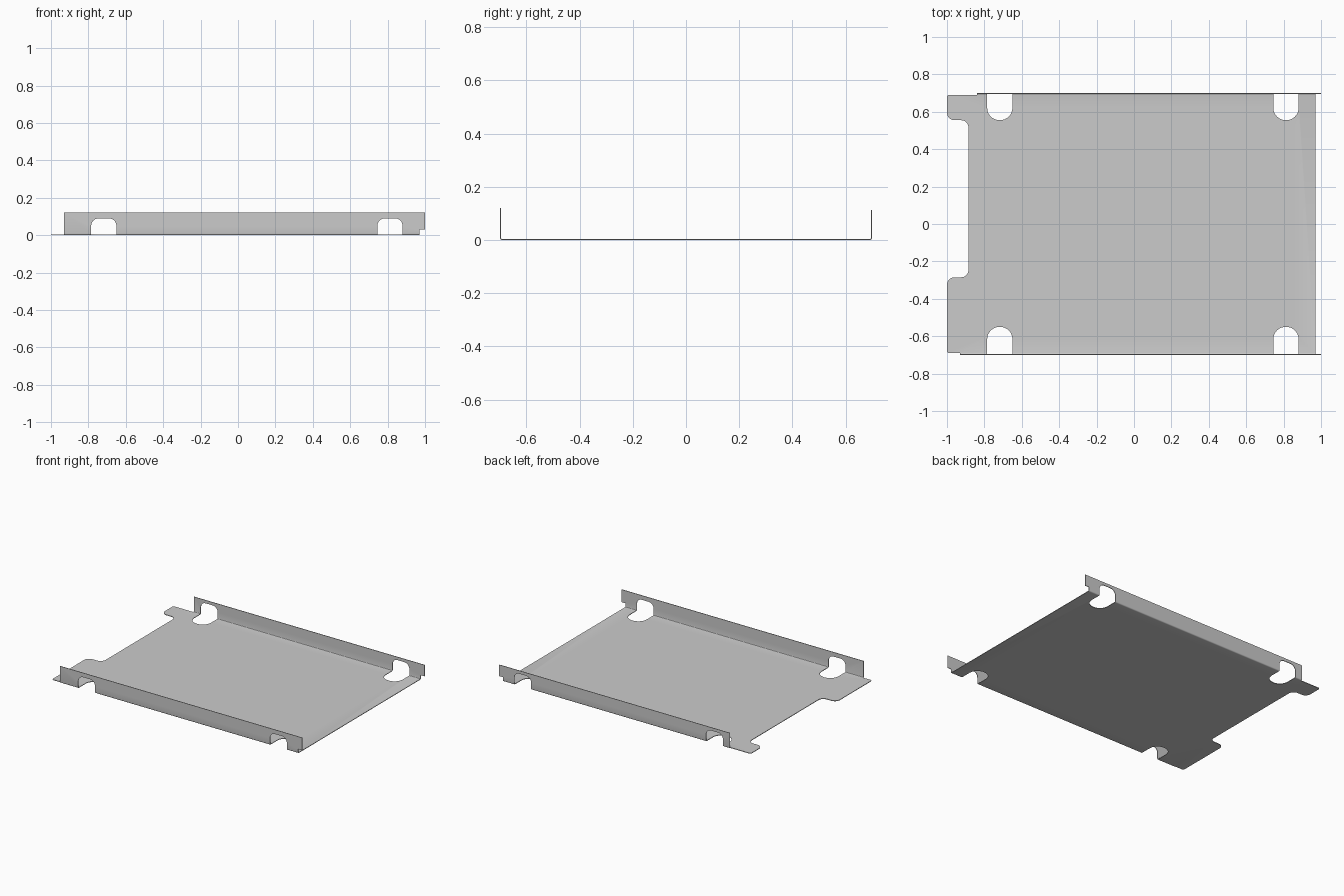
import bpy, bmesh
from math import sin, cos, pi
from mathutils import Vector

if "Cube" in bpy.data.objects:
    bpy.data.objects.remove(bpy.data.objects["Cube"])

Y, R, T = 0.70, 0.009, 0.004          # outer half depth, bend radius, sheet thickness
YF = Y - R                            # where the floor meets the bend
SLOTS = [(-0.785, -0.65), (0.745, 0.88)]
X_END = 0.97                          # right end of floor and bends


def rounded(corners, n=8):
    """Round each (x, y, radius) corner of a closed outline with an arc."""
    out = []
    for i, (x, y, r) in enumerate(corners):
        p = Vector((x, y))
        if r == 0:
            out.append(p)
            continue
        a = (Vector(corners[i - 1][:2]) - p).normalized()
        b = (Vector(corners[(i + 1) % len(corners)][:2]) - p).normalized()
        c = p + (a + b) * r           # right-angle corners only
        for k in range(n + 1):
            t = k / n * pi / 2
            out.append(c - b * r * cos(t) - a * r * sin(t))
    return out


def slot_run(edge, depth, r):
    """Open slots along an edge, listed left to right."""
    pts = []
    for a, b in SLOTS:
        pts += [(a, edge, 0), (a, depth, r), (b, depth, r), (b, edge, 0)]
    return pts


bm = bmesh.new()


def face(points):
    return bm.faces.new([bm.verts.new(p) for p in points])


# side name: sign of y, left end of flange, flange height
SIDES = [(-1, -0.93, 0.121), (1, -0.84, 0.112)]

# floor plate with left tabs and open slots, counter-clockwise
floor = [(-1, -YF, 0.012), (-0.93, -YF, 0)]
floor += slot_run(-YF, -0.55, 0.066)
floor += [(X_END, -YF, 0), (X_END, YF, 0)]
floor += slot_run(YF, 0.555, 0.066)[::-1]
floor += [(-0.84, YF, 0), (-1, YF, 0.012), (-1, 0.555, 0.04), (-0.885, 0.555, 0.04),
          (-0.885, -0.285, 0.04), (-1, -0.285, 0.04)]
floor_face = face([(p.x, p.y, 0) for p in rounded(floor)])

for s, left, height in SIDES:
    # upright flange with matching slots
    outline = [(left, R, 0)] + slot_run(R, 0.09, 0.04)
    outline += [(X_END, R, 0), (X_END, 0.03, 0), (1, 0.03, 0), (1, height, 0), (left, height, 0)]
    face([(p.x, s * Y, p.y) for p in rounded(outline)])
    # curved bends between the slots
    for a, b in [(left, SLOTS[0][0]), (SLOTS[0][1], SLOTS[1][0]), (SLOTS[1][1], X_END)]:
        arc = [(s * (YF + R * sin(k * pi / 8)), R - R * cos(k * pi / 8)) for k in range(5)]
        for (y0, z0), (y1, z1) in zip(arc, arc[1:]):
            face([(a, y0, z0), (b, y0, z0), (b, y1, z1), (a, y1, z1)])

bmesh.ops.remove_doubles(bm, verts=bm.verts, dist=1e-5)
bmesh.ops.recalc_face_normals(bm, faces=bm.faces)
up = [f for f in bm.faces if len(f.verts) > 60 and abs(f.normal.z) > 0.9][0]
if up.normal.z < 0:
    bmesh.ops.reverse_faces(bm, faces=bm.faces)

mesh = bpy.data.meshes.new("sheet_metal_tray")
bm.to_mesh(mesh)
bm.free()
tray = bpy.data.objects.new("sheet_metal_tray", mesh)
bpy.context.collection.objects.link(tray)

# sheet thickness, grown inward
solid = tray.modifiers.new("thickness", 'SOLIDIFY')
solid.thickness = T
solid.offset = 1

bpy.context.view_layer.objects.active = tray
tray.select_set(True)
bpy.ops.object.modifier_apply(modifier=solid.name)
bpy.ops.object.shade_smooth_by_angle(angle=0.6)
